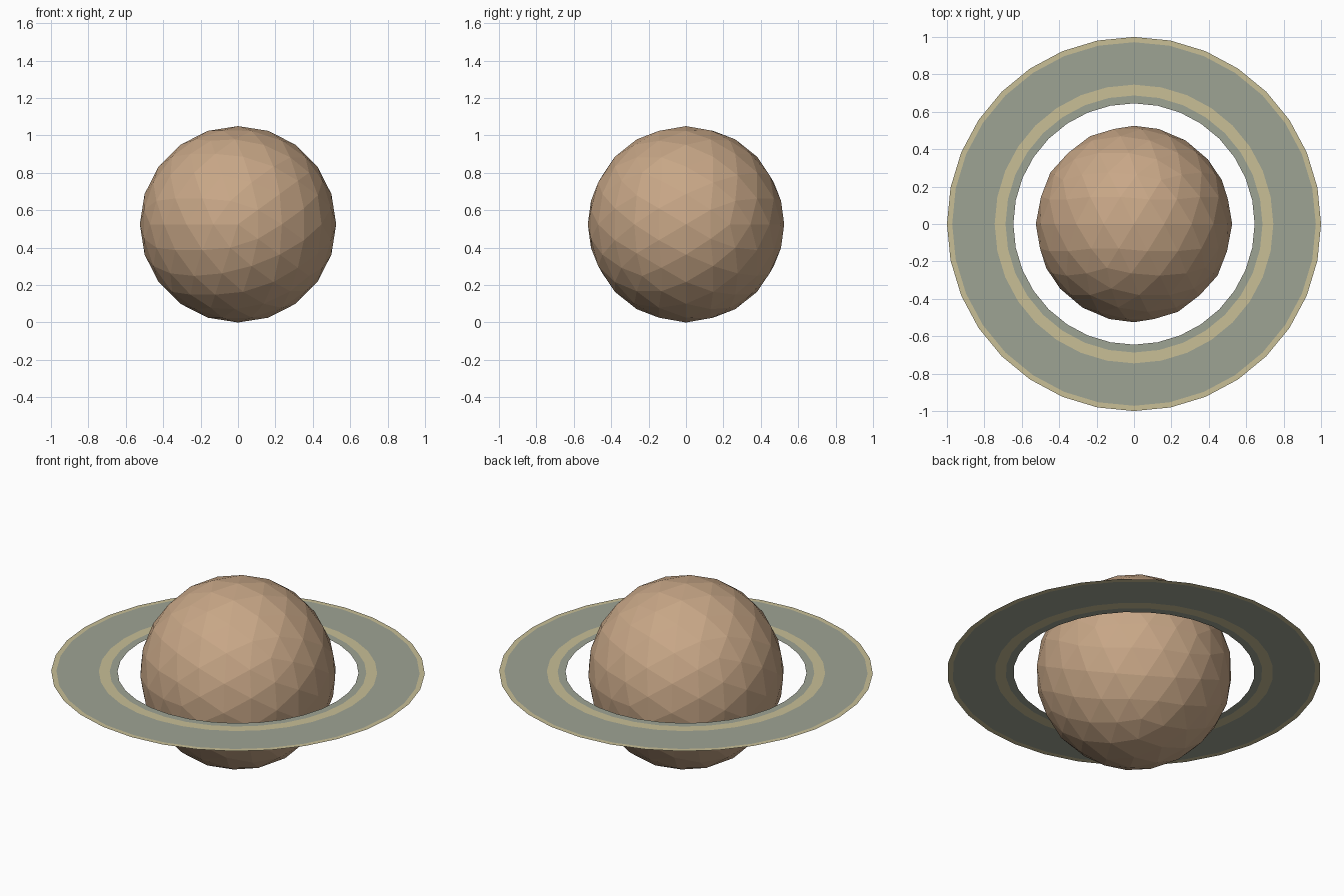
import bpy, bmesh, math
from mathutils import Matrix

if "Cube" in bpy.data.objects:
    bpy.data.objects.remove(bpy.data.objects["Cube"])

R = 0.525            # planet radius, also the height of its centre
SIDES = 32           # ring segments


def material(name, rgb):
    lin = [((c / 255 + 0.055) / 1.055) ** 2.4 for c in rgb]
    m = bpy.data.materials.new(name)
    m.diffuse_color = (*lin, 1)
    m.use_nodes = True
    m.node_tree.nodes["Principled BSDF"].inputs["Base Color"].default_value = m.diffuse_color
    return m


def add_object(name, bm, mats):
    me = bpy.data.meshes.new(name)
    bm.to_mesh(me)
    bm.free()
    for m in mats:
        me.materials.append(m)
    ob = bpy.data.objects.new(name, me)
    ob.location.z = R
    bpy.context.collection.objects.link(ob)
    return ob


tan = material("planet tan", (200, 167, 135))
grey = material("ring grey green", (158, 163, 148))
sand = material("ring sand", (200, 191, 150))

# Planet: faceted icosphere with its poles along y
bm = bmesh.new()
bmesh.ops.create_icosphere(bm, subdivisions=3, radius=R,
                           matrix=Matrix.Rotation(-math.pi / 2, 4, 'X'))
add_object("planet", bm, [tan])

# Ring: flat sheet of concentric bands, alternating colours
radii = [0.645, 0.687, 0.745, 0.972, 1.0]
bm = bmesh.new()
loops = [[bm.verts.new((r * math.cos(2 * math.pi * i / SIDES),
                        r * math.sin(2 * math.pi * i / SIDES), 0))
          for i in range(SIDES)] for r in radii]
for band, (inner, outer) in enumerate(zip(loops, loops[1:])):
    for i in range(SIDES):
        j = (i + 1) % SIDES
        f = bm.faces.new((inner[i], outer[i], outer[j], inner[j]))
        f.material_index = band % 2
add_object("ring", bm, [grey, sand])
